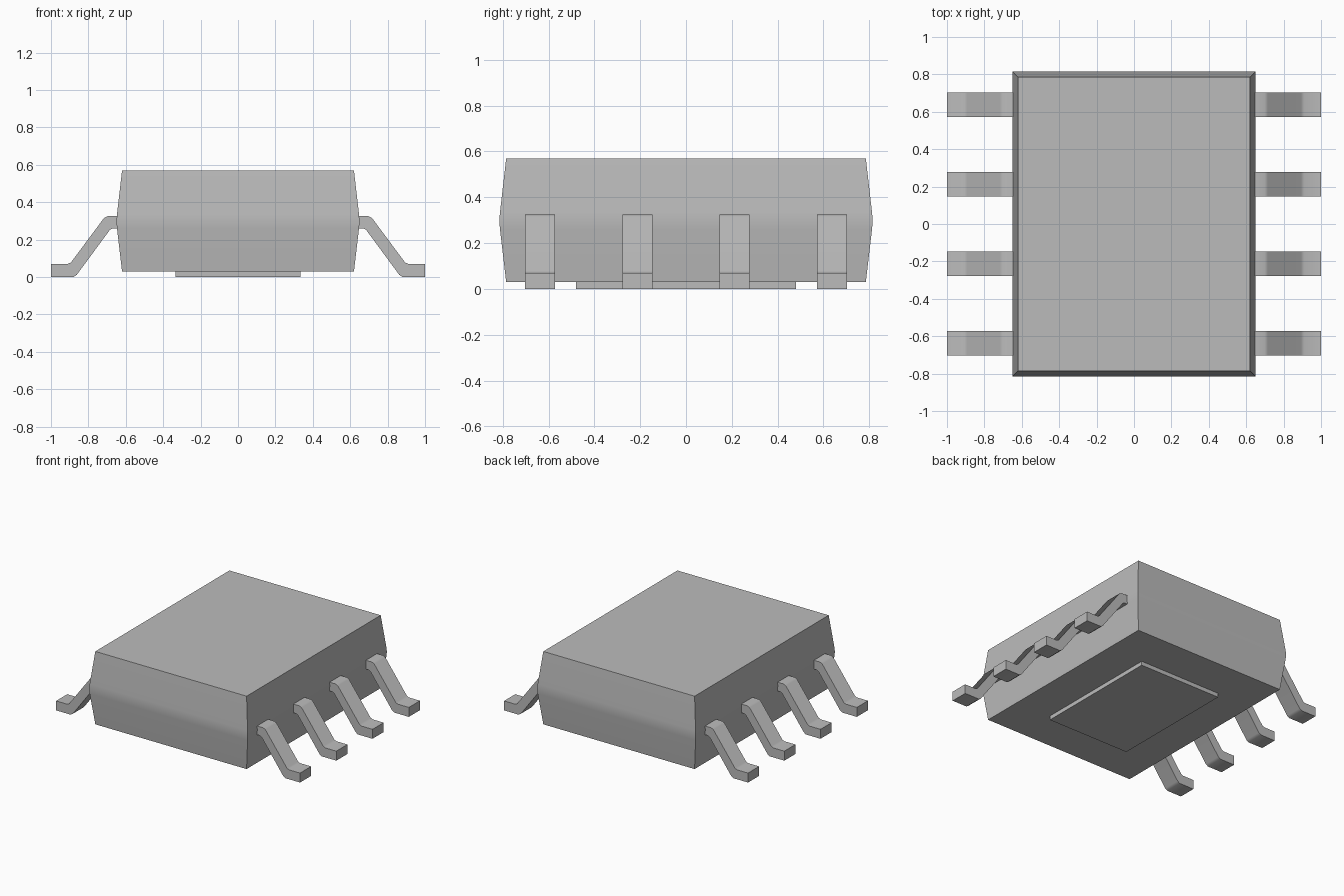
import bpy
import bmesh
import math

cube = bpy.data.objects.get("Cube")
if cube:
    bpy.data.objects.remove(cube, do_unlink=True)

GREY = (0.5, 0.5, 0.5, 1)
grey = bpy.data.materials.new("neutral grey")
grey.use_nodes = True
grey.diffuse_color = GREY
grey.node_tree.nodes["Principled BSDF"].inputs["Base Color"].default_value = GREY


def loft(name, rings, smooth_angle):
    """Skin a stack of matching rings and cap both ends."""
    bm = bmesh.new()
    loops = [[bm.verts.new(p) for p in ring] for ring in rings]
    for low, high in zip(loops, loops[1:]):
        n = len(low)
        for i in range(n):
            j = (i + 1) % n
            bm.faces.new((low[i], low[j], high[j], high[i]))
    bm.faces.new(loops[0][::-1])
    bm.faces.new(loops[-1])
    bmesh.ops.recalc_face_normals(bm, faces=bm.faces[:])
    mesh = bpy.data.meshes.new(name)
    bm.to_mesh(mesh)
    bm.free()
    mesh.materials.append(grey)
    obj = bpy.data.objects.new(name, mesh)
    bpy.context.collection.objects.link(obj)
    bpy.ops.object.select_all(action="DESELECT")
    obj.select_set(True)
    bpy.context.view_layer.objects.active = obj
    bpy.ops.object.shade_smooth_by_angle(angle=math.radians(smooth_angle))
    return obj


def rectangle(x, y, z):
    return [(-x, -y, z), (x, -y, z), (x, y, z), (-x, y, z)]


# Moulded body, drafted above and below a rounded parting line
loft("package_body", [
    rectangle(0.62, 0.785, 0.03),
    rectangle(0.647, 0.812, 0.26),
    rectangle(0.65, 0.815, 0.298),
    rectangle(0.647, 0.812, 0.335),
    rectangle(0.62, 0.785, 0.57),
], 30)

# Thermal pad under the body
loft("thermal_pad", [rectangle(0.335, 0.48, z) for z in (0, 0.04)], 30)

# Gull-wing leads: side profile in x and z, extruded along y
PROFILE = [
    (0.62, 0.26), (0.67, 0.26), (0.685, 0.252), (0.862, 0.012), (0.88, 0),
    (1, 0), (1, 0.07), (0.91, 0.07), (0.893, 0.078), (0.716, 0.316),
    (0.698, 0.325), (0.62, 0.325),
]
HALF_WIDTH = 0.065
for side, label in ((1, "left"), (-1, "right")):
    for i, y in enumerate((-0.637, -0.212, 0.212, 0.637), 1):
        ends = (y - HALF_WIDTH, y + HALF_WIDTH)
        loft(f"{label}_lead_{i}",
             [[(side * x, e, z) for x, z in PROFILE] for e in ends], 40)
